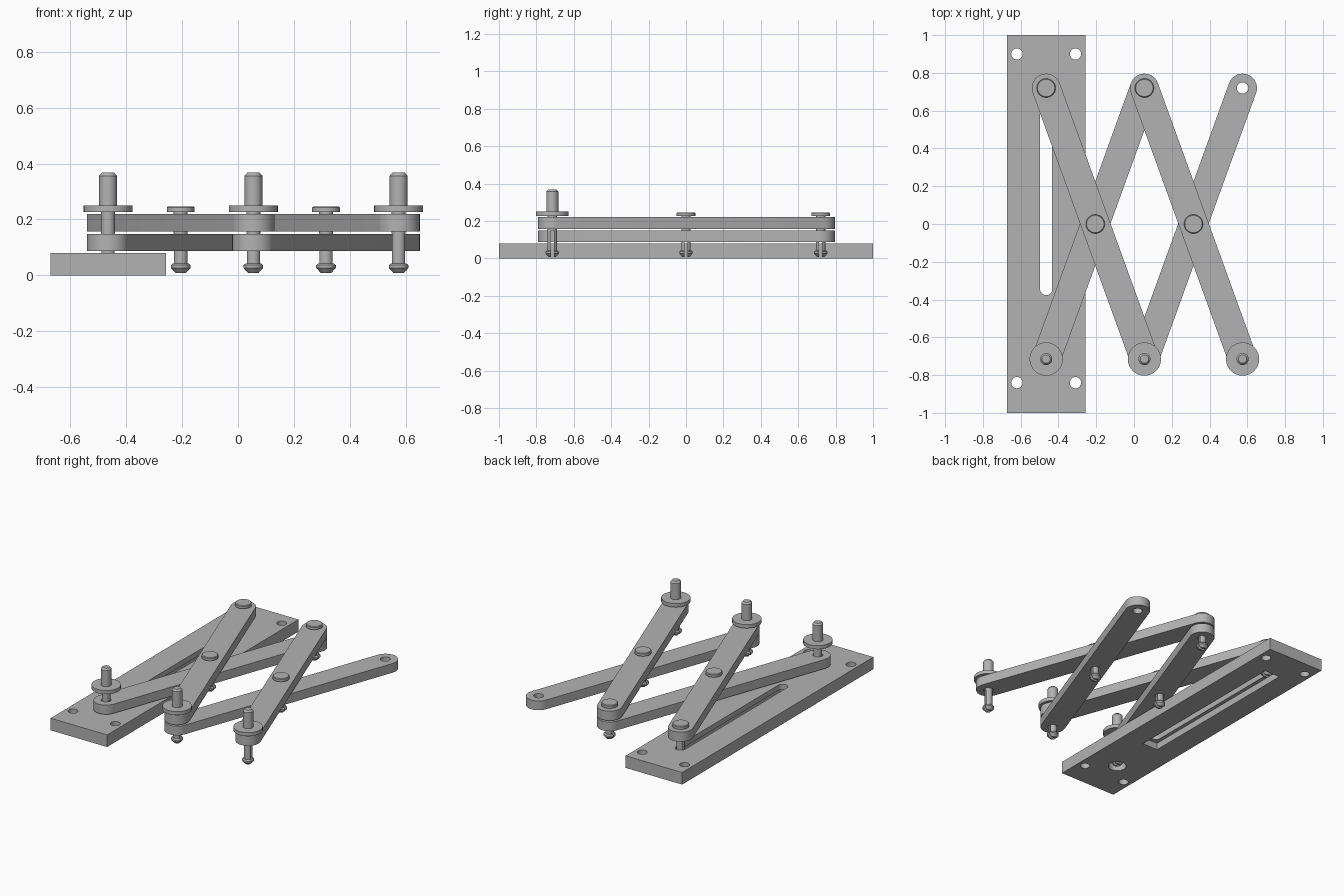
import bpy, bmesh, math
from mathutils import Vector

if "Cube" in bpy.data.objects:
    bpy.data.objects.remove(bpy.data.objects["Cube"])

grey = bpy.data.materials.new("plain_grey")
grey.diffuse_color = (0.45, 0.45, 0.45, 1)
grey.use_nodes = True
grey.node_tree.nodes["Principled BSDF"].inputs["Base Color"].default_value = grey.diffuse_color
SEG = 32


def make(name, bm):
    bmesh.ops.recalc_face_normals(bm, faces=bm.faces)
    me = bpy.data.meshes.new(name)
    bm.to_mesh(me)
    bm.free()
    ob = bpy.data.objects.new(name, me)
    bpy.context.collection.objects.link(ob)
    me.materials.append(grey)
    return ob


def prism(name, pts, z0, z1):
    bm = bmesh.new()
    face = bm.faces.new([bm.verts.new((x, y, z0)) for x, y in pts])
    ext = bmesh.ops.extrude_face_region(bm, geom=[face])
    top = [v for v in ext["geom"] if isinstance(v, bmesh.types.BMVert)]
    bmesh.ops.translate(bm, verts=top, vec=(0, 0, z1 - z0))
    return make(name, bm)


def box(name, x0, x1, y0, y1, z0, z1):
    return prism(name, [(x0, y0), (x1, y0), (x1, y1), (x0, y1)], z0, z1)


def stadium(name, a, b, r, z0, z1):
    """Round-ended bar between two points; a plain cylinder when a == b."""
    a, b = Vector(a), Vector(b)
    d = b - a
    ang = math.atan2(d.y, d.x) if d.length else 0
    n = SEG // 2
    pts = []
    for c, start in ((b, ang - math.pi / 2), (a, ang + math.pi / 2)):
        for i in range(n + (1 if d.length else 0)):
            t = start + math.pi * i / n
            pts.append((c.x + r * math.cos(t), c.y + r * math.sin(t)))
    return prism(name, pts, z0, z1)


def lathe(name, profile, x, y):
    bm = bmesh.new()
    rings = [[bm.verts.new((x + r * math.cos(2 * math.pi * i / SEG),
                            y + r * math.sin(2 * math.pi * i / SEG), z))
              for i in range(SEG)] for r, z in profile]
    for lo, hi in zip(rings, rings[1:]):
        for i in range(SEG):
            j = (i + 1) % SEG
            bm.faces.new((lo[i], lo[j], hi[j], hi[i]))
    bm.faces.new(rings[0][::-1])
    bm.faces.new(rings[-1])
    return make(name, bm)


def finish(ob, cutters):
    bpy.ops.object.select_all(action='DESELECT')
    bpy.context.view_layer.objects.active = ob
    ob.select_set(True)
    for c in cutters:
        m = ob.modifiers.new("cut", 'BOOLEAN')
        m.operation, m.solver, m.object = 'DIFFERENCE', 'EXACT', c
        bpy.ops.object.modifier_apply(modifier=m.name)
        bpy.data.objects.remove(c)
    bpy.ops.object.shade_smooth_by_angle(angle=math.radians(25))


X = [-0.465, 0.055, 0.575]      # end pivot columns
YB, YF = 0.72, -0.715           # back and front pivot rows

# Base plate: screw holes, slot and pivot hole with recesses underneath
base = box("base_plate", -0.672, -0.258, -1, 1, 0, 0.08)
cuts = [stadium("hole_cutter", (x, y), (x, y), 0.03, -0.1, 0.2)
        for x in (-0.62, -0.31) for y in (0.9, -0.84)]
cuts += [stadium("slot_cutter", (X[0], -0.345), (X[0], YB), 0.032, -0.1, 0.2),
         box("slot_recess_cutter", X[0] - 0.056, X[0] + 0.056, -0.4, 0.775, -0.1, 0.045),
         stadium("pivot_cutter", (X[0], YF), (X[0], YF), 0.03, -0.1, 0.2),
         stadium("pivot_recess_cutter", (X[0], YF), (X[0], YF), 0.055, -0.1, 0.045)]
finish(base, cuts)

# Crossed scissor bars in two layers, pierced at both ends and the middle
for i in range(2):
    for label, ya, yb, z0, z1 in (("lower_bar", YF, YB, 0.087, 0.148),
                                  ("upper_bar", YB, YF, 0.157, 0.22)):
        a, b = Vector((X[i], ya)), Vector((X[i + 1], yb))
        bar = stadium(label, a, b, 0.076, z0, z1)
        finish(bar, [stadium("bar_hole_cutter", p, p, 0.03, -0.1, 0.4)
                     for p in (a, (a + b) / 2, b)])

# Split snap pins: barbed foot and shank, then a flat head or a tall post
foot = [(0.02, 0.008), (0.036, 0.026), (0.036, 0.036), (0.028, 0.043), (0.025, 0.043)]
flat_head = [(0.025, 0.226), (0.05, 0.226), (0.05, 0.242), (0.046, 0.246)]
post_head = [(0.025, 0.226), (0.088, 0.226), (0.088, 0.25), (0.032, 0.25),
             (0.032, 0.356), (0.022, 0.367)]
pins = [("flat_pin", flat_head, x, y) for x, y in
        ((X[0], YB), (X[1], YB), (-0.205, 0), (0.315, 0))]
pins += [("post_pin", post_head, x, YF) for x in X]
for name, head, x, y in pins:
    pin = lathe(name, foot + head, x, y)
    finish(pin, [box("slit_cutter", x - 0.1, x + 0.1, y - 0.008, y + 0.008, -0.1, 0.15)])
